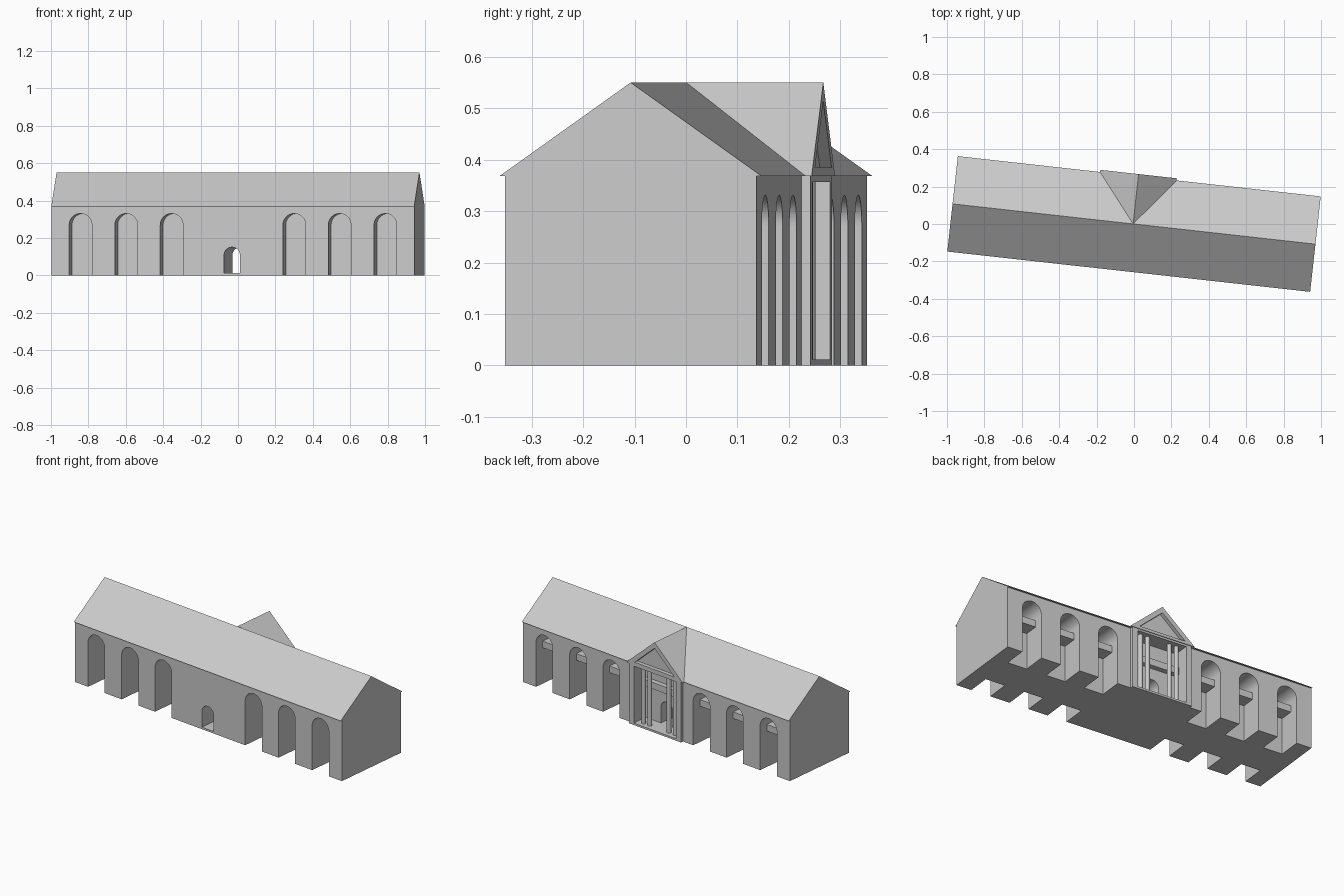
import bpy, bmesh, math
from mathutils import Vector

cube = bpy.data.objects.get("Cube")
if cube:
    bpy.data.objects.remove(cube, do_unlink=True)

stone = bpy.data.materials.new("pale grey stone")
stone.use_nodes = True
colour = (0.6, 0.6, 0.6, 1)
stone.diffuse_color = colour
stone.node_tree.nodes["Principled BSDF"].inputs["Base Color"].default_value = colour

parts = []
HALF_LEN, WALL, EAVE_Y, EAVE, RIDGE = 0.976, 0.246, 0.2565, 0.368, 0.55
RECESS, FLOOR, MID = 0.14, 0.012, -0.005
ARCH_X = [side * x for side in (-1, 1) for x in (0.33, 0.574, 0.82)]


def prism(name, profile, start, end, axis="y", keep=True):
    """Extrude a profile (across, height) from start to end along an axis."""
    bm = bmesh.new()
    place = (lambda a, h: (a, start, h)) if axis == "y" else (lambda a, h: (start, a, h))
    face = bm.faces.new([bm.verts.new(place(a, h)) for a, h in profile])
    grown = bmesh.ops.extrude_face_region(bm, geom=[face])
    step = Vector((0, end - start, 0)) if axis == "y" else Vector((end - start, 0, 0))
    bmesh.ops.translate(bm, vec=step,
                        verts=[v for v in grown["geom"] if isinstance(v, bmesh.types.BMVert)])
    bmesh.ops.recalc_face_normals(bm, faces=bm.faces)
    mesh = bpy.data.meshes.new(name)
    bm.to_mesh(mesh)
    bm.free()
    mesh.materials.append(stone)
    obj = bpy.data.objects.new(name, mesh)
    bpy.context.collection.objects.link(obj)
    obj.hide_render = not keep
    if keep:
        parts.append(obj)
    return obj


def rect(cx, half, low, high):
    return [(cx - half, low), (cx + half, low), (cx + half, high), (cx - half, high)]


def arch(cx, half, low, spring, steps=24):
    curve = [(cx + half * math.cos(math.pi * i / steps),
              spring + half * math.sin(math.pi * i / steps)) for i in range(steps + 1)]
    return [(cx - half, low), (cx + half, low)] + curve


def cut(obj, *args):
    """Subtract a prism from an object."""
    cutter = prism("cutter", *args, "y", False)
    mod = obj.modifiers.new("cut", "BOOLEAN")
    mod.operation, mod.solver, mod.object = "DIFFERENCE", "EXACT", cutter
    bpy.context.view_layer.objects.active = obj
    bpy.ops.object.modifier_apply(modifier=mod.name)
    bpy.data.objects.remove(cutter, do_unlink=True)


# Long hall with a gabled roof and small eaves
right_half = [(WALL, 0), (WALL, EAVE), (EAVE_Y, EAVE)]
hall_profile = right_half + [(0, RIDGE)] + [(-y, z) for y, z in reversed(right_half)]
hall = prism("hall", hall_profile, -HALF_LEN, HALF_LEN, "x")

# Arched recesses on both long walls
for x in ARCH_X:
    cut(hall, arch(x, 0.061, -0.1, 0.27), -0.4, -WALL + RECESS)
    cut(hall, arch(x, 0.061, -0.1, 0.27), WALL - RECESS, 0.4)

# Porch block and its cross gable
porch = prism("porch_frame", rect(MID, 0.19, 0, EAVE), 0.235, 0.264)
gable = prism("porch_roof", [(MID - 0.206, EAVE), (MID + 0.206, EAVE), (MID, RIDGE)], 0, 0.268)
cut(gable, [(MID - 0.145, 0.385), (MID + 0.145, 0.385), (MID, 0.514)], 0.245, 0.4)

# Porch recess, then the arched passage through the hall
for obj in (hall, porch):
    cut(obj, rect(MID, 0.155, FLOOR, 0.357), 0.165, 0.4)
cut(hall, arch(MID, 0.043, FLOOR, 0.108), -0.4, 0.2)

# Floor slabs crossing the back recesses and the porch
for x in ARCH_X:
    prism("window_slab", rect(x, 0.061, 0.218, 0.258), WALL - RECESS, WALL - 0.055)
prism("porch_slab", rect(MID, 0.155, 0.218, 0.258), 0.165, 0.195)

# Paired porch columns
for x in (-0.115, -0.07, 0.07, 0.115):
    bpy.ops.mesh.primitive_cylinder_add(vertices=20, radius=0.013, depth=0.357 - FLOOR,
                                        location=(MID + x, 0.227, (0.357 + FLOOR) / 2))
    column = bpy.context.object
    column.name = "porch_column"
    column.data.materials.append(stone)
    parts.append(column)

# Smooth the curves and turn the whole building
turn = bpy.data.objects.new("building", None)
bpy.context.collection.objects.link(turn)
turn.rotation_euler.z = math.radians(-6.33)
bpy.ops.object.select_all(action="DESELECT")
for obj in parts:
    obj.parent = turn
    obj.select_set(True)
bpy.context.view_layer.objects.active = hall
bpy.ops.object.shade_smooth_by_angle(angle=math.radians(30))
